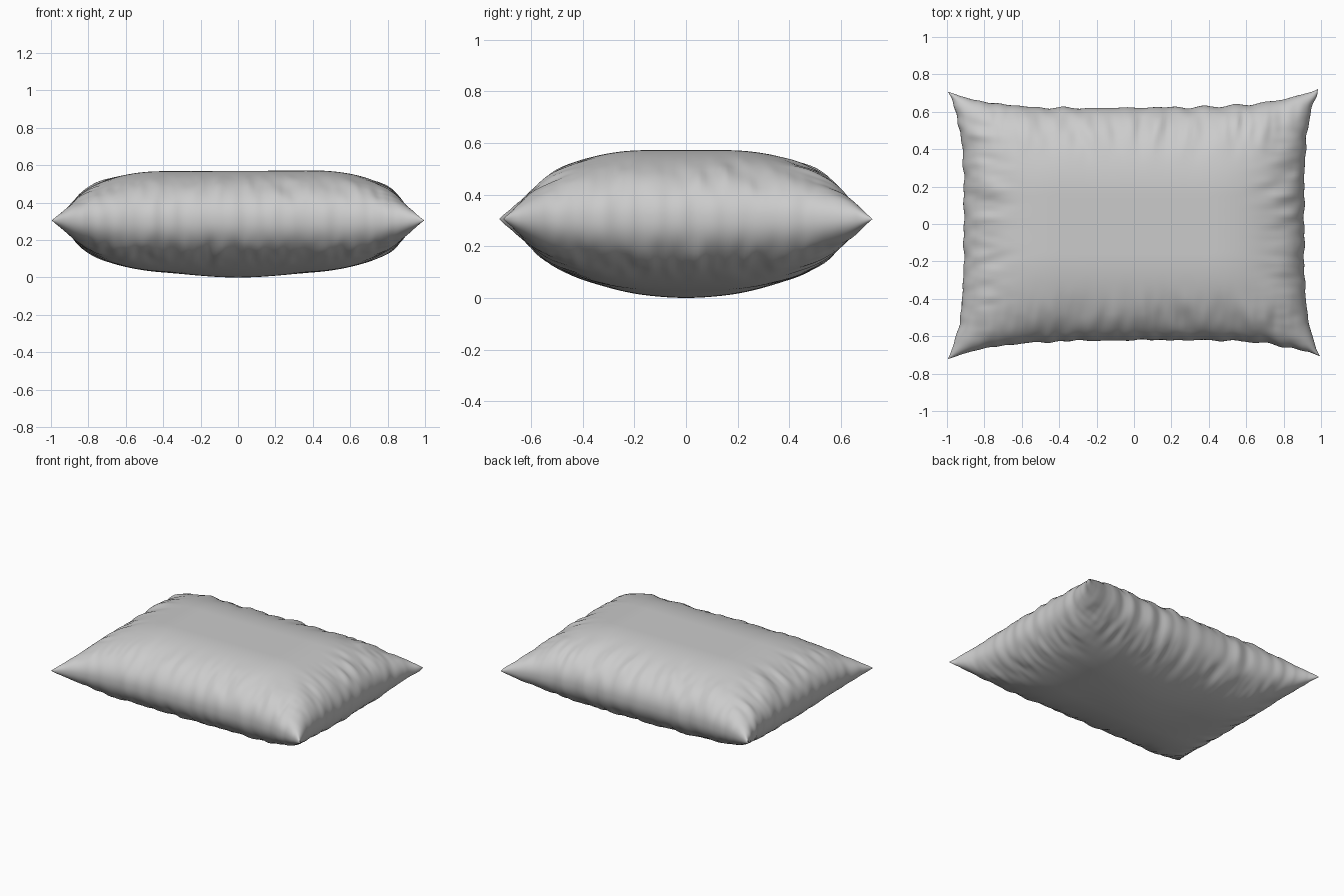
import bpy, bmesh, math
from mathutils import Vector, noise

if "Cube" in bpy.data.objects:
    bpy.data.objects.remove(bpy.data.objects["Cube"])

NX, NY = 180, 140
SEAM_Z = 0.305
W, D = 0.91, 0.622        # half sizes at the middle of the sides
FLARE_X, FLARE_Y = 0.085, 0.092


def puff(d, r):
    """Round edge profile: 0 on the seam, 1 once d is past r."""
    t = min(max(d / r, 0.0), 1.0)
    return math.sqrt(1 - (1 - t) ** 2)


def bump(d, centre, width):
    return math.exp(-((d - centre) / width) ** 2)


def folds(along, d, seed):
    """Creases running in from a seam, patchy along its length."""
    a = noise.noise(Vector((along * 11 + d * 3 * math.sin(along * 5), d * 3.5, seed)))
    b = noise.noise(Vector((along * 22, d * 7, seed + 9)))
    patch = 0.5 + 0.9 * abs(noise.noise(Vector((along * 2.5, 0, seed + 4))))
    return (0.75 * a + 0.35 * b) * patch * bump(d, 0.09, 0.12)


def point(s, t, side):
    # rows bunch up near the seam so the rounding stays smooth
    u, v = math.sin(s * math.pi / 2), math.sin(t * math.pi / 2)
    x = u * (W + FLARE_X * v ** 4)
    y = v * (D + FLARE_Y * u ** 4)
    dx, dy = (1 - abs(u)) * W, (1 - abs(v)) * D
    f = (puff(dx, 0.5) * puff(dy, 0.47)) ** 0.93
    if side > 0:
        h = 0.265 * f + 0.004 * u * f
    else:
        sag = math.exp(-(x / 0.4) ** 2 - (y / 0.3) ** 2)
        h = 0.262 * f + 0.043 * sag
    # creases along all four seams, fading into the corners
    cx = math.copysign(1, u)
    cy = math.copysign(1, v)
    fy = folds(x, dy, 3 + 5 * cy + side) * min(1, dx * 5)
    fx = folds(y, dx, 40 + 5 * cx + side) * min(1, dy * 5)
    h += 0.035 * (fx + fy) * min(1, f * 2)
    # seam puckers
    y += cy * 0.012 * noise.noise(Vector((x * 12, cy, 2))) * bump(dy, 0, 0.04)
    x += cx * 0.010 * noise.noise(Vector((y * 14, cx, 7))) * bump(dx, 0, 0.04)
    # uneven corners
    x -= 0.012 * max(0, u * v) ** 6 * (u > 0)
    y += 0.008 * u * abs(v) ** 3
    return Vector((x, y, SEAM_Z + side * max(h, 0)))


# Pillow: two puffed sheets joined along a shared seam
bm = bmesh.new()
sheets = {}
for side in (1, -1):
    for i in range(NX + 1):
        for j in range(NY + 1):
            edge = i in (0, NX) or j in (0, NY)
            if edge and side < 0:
                sheets[side, i, j] = sheets[1, i, j]
                continue
            p = point(2 * i / NX - 1, 2 * j / NY - 1, side)
            if edge:
                p.z = SEAM_Z
            sheets[side, i, j] = bm.verts.new(p)
    for i in range(NX):
        for j in range(NY):
            q = [sheets[side, i + a, j + b] for a, b in ((0, 0), (1, 0), (1, 1), (0, 1))]
            bm.faces.new(q if side > 0 else q[::-1])

# Rest on the floor
low = min(v.co.z for v in bm.verts)
bmesh.ops.translate(bm, verts=bm.verts, vec=(0, 0, -low))

mesh = bpy.data.meshes.new("pillow")
bm.to_mesh(mesh)
bm.free()
pillow = bpy.data.objects.new("pillow", mesh)
bpy.context.collection.objects.link(pillow)
bpy.context.view_layer.objects.active = pillow
pillow.select_set(True)
bpy.ops.object.shade_smooth_by_angle(angle=math.radians(60))
